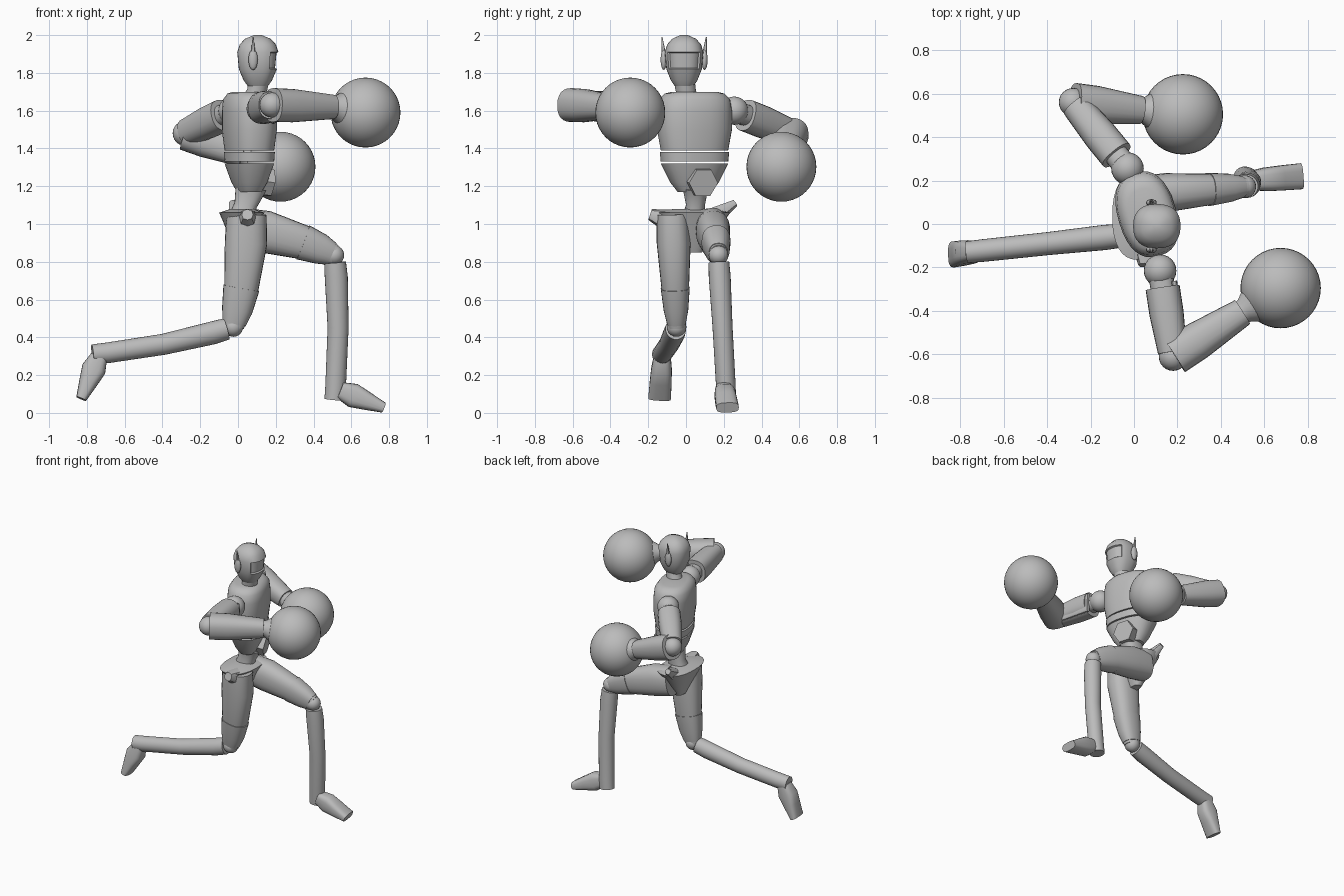
import bpy
import bmesh
import math
from mathutils import Vector

default_cube = bpy.data.objects.get("Cube")
if default_cube:
    bpy.data.objects.remove(default_cube, do_unlink=True)

colour = (0.5, 0.5, 0.5, 1)
grey = bpy.data.materials.new("plain_grey")
grey.use_nodes = True
grey.diffuse_color = colour
grey.node_tree.nodes["Principled BSDF"].inputs["Base Color"].default_value = colour

SIDEWAYS = Vector((0, 1, 0))
UP = Vector((0, 0, 1))
TORSO_SIDE = Vector((-0.3, 1, 0)).normalized()
TORSO_FRONT = TORSO_SIDE.cross(UP)


def finish(name, bm):
    """Turn a bmesh into a smooth-shaded object with sharp hard edges."""
    bmesh.ops.recalc_face_normals(bm, faces=bm.faces)
    mesh = bpy.data.meshes.new(name)
    bm.to_mesh(mesh)
    bm.free()
    mesh.materials.append(grey)
    mesh.shade_smooth()
    mesh.set_sharp_from_angle(angle=math.radians(40))
    obj = bpy.data.objects.new(name, mesh)
    bpy.context.collection.objects.link(obj)


def skin(centres, widths, depths, side=SIDEWAYS, sides=24, power=2.4, normal=None):
    """Skin superellipse rings along a path; widths run along the side vector."""
    bm = bmesh.new()
    rings = []
    for i, centre in enumerate(centres):
        ahead = centres[min(i + 1, len(centres) - 1)]
        behind = centres[max(i - 1, 0)]
        along = normal or (ahead - behind).normalized()
        across = (side - along * side.dot(along)).normalized()
        through = along.cross(across)
        ring = []
        for k in range(sides):
            turn = math.tau * k / sides
            c, s = math.cos(turn), math.sin(turn)
            u = math.copysign(abs(c) ** (2 / power), c) * widths[i]
            v = math.copysign(abs(s) ** (2 / power), s) * depths[i]
            ring.append(bm.verts.new(centre + across * u + through * v))
        rings.append(ring)
    for lower, upper in zip(rings, rings[1:]):
        for k in range(sides):
            n = (k + 1) % sides
            bm.faces.new((lower[k], lower[n], upper[n], upper[k]))
    bm.faces.new(rings[0])
    bm.faces.new(rings[-1])
    bmesh.ops.recalc_face_normals(bm, faces=bm.faces)
    return bm


def tube(name, centres, widths, flat=1, **options):
    """Tube whose depth is a fixed share of its width."""
    finish(name, skin(centres, widths, [w * flat for w in widths], **options))


def stack(x, y, profile, flat, side=SIDEWAYS):
    """Level rings over one spot, from (height, half width) pairs."""
    centres = [Vector((x, y, z)) for z, width in profile]
    widths = [width for z, width in profile]
    depths = [width * flat for width in widths]
    return skin(centres, widths, depths, side=side, sides=32, normal=UP)


def ball(name, centre, radius, scale=(1, 1, 1), detail=24):
    bm = bmesh.new()
    bmesh.ops.create_uvsphere(bm, u_segments=detail, v_segments=detail // 2, radius=radius)
    bmesh.ops.scale(bm, vec=scale, verts=bm.verts)
    bmesh.ops.translate(bm, vec=centre, verts=bm.verts)
    finish(name, bm)


# Torso: rounded chest, belt, tapering abdomen and narrow waist
torso_profiles = {
    "chest": [(1.39, .18), (1.5, .2), (1.6, .2), (1.66, .19), (1.69, .16), (1.7, .12)],
    "belt_band": [(1.33, .18), (1.38, .185)],
    "abdomen": [(1.17, .09), (1.22, .13), (1.32, .18)],
}
for part, profile in torso_profiles.items():
    finish(part, stack(.06, .045, profile, flat=.67, side=TORSO_SIDE))
tube("waist", [Vector((.02, .04, 1)), Vector((.04, .05, 1.1)), Vector((.07, .05, 1.2))],
     [.07, .05, .07], flat=1.2)
tube("neck", [Vector((.07, .01, 1.63)), Vector((.1, 0, 1.7)), Vector((.11, -.01, 1.77))],
     [.065, .053, .055], power=2)

# Hexagonal belly plate, facing forward and slightly down
plate_centre = Vector((.065, .06, 1.235))
plate_facing = TORSO_FRONT - UP * .15
tube("belly_plate", [plate_centre + plate_facing * reach for reach in (.04, .115)],
     [.08, .08], side=TORSO_SIDE, sides=6, power=2)

# Head with a recessed visor
head = stack(.105, -.01, [(1.73, .05), (1.76, .07), (1.82, .094), (1.91, .102),
                          (1.95, .09), (1.98, .064), (2, .02)], flat=1.07)
visor = [f for f in head.faces
         if f.normal.x > .55 and 1.82 < f.calc_center_median().z < 1.91]
bmesh.ops.inset_region(head, faces=visor, thickness=.006, depth=-.01)
finish("head", head)

# Ear pods and fins
for label, outward in (("left", SIDEWAYS), ("right", -SIDEWAYS)):
    ear = Vector((.08, -.01, 1.87)) + outward * .108
    ball(label + "_ear_pod", ear, .055, scale=(.45, .3, 1), detail=16)
    tube(label + "_ear_fin", [ear + UP * .03, ear + UP * .12 + outward * .01],
         [.012, .003], sides=8)

# Pelvis with flared hips
finish("pelvis", stack(.02, .035, [(.85, .05), (.93, .11), (1.02, .17), (1.06, .2),
                                   (1.08, .1)], flat=.6))
tube("left_hip_flap", [Vector((0, .15, 1.04)), Vector((-.03, .26, 1.11))], [.05, .02], sides=8)
tube("right_hip_flap", [Vector((.05, -.1, 1.02)), Vector((.05, -.19, 1.05))], [.06, .03],
     side=UP, sides=8)


# Legs: thigh, knee cuff, knee ball, shin and foot
def bowed(start, end, steps):
    """Points from start to end, bowed a little towards the limb's front."""
    front = (end - start).normalized().cross(SIDEWAYS)
    return [start.lerp(end, t) + front * .08 * t * (1 - t) for t in steps]


def leg(label, hip, knee, ankle, instep, toe):
    hip, knee, ankle, instep, toe = map(Vector, (hip, knee, ankle, instep, toe))
    tube(label + "_thigh", bowed(hip, knee, (0, .25, .65, 1)), [.085, .09, .073, .045], flat=1.25)
    tube(label + "_knee_cuff", bowed(hip, knee, (.65, .85, .97)), [.077, .065, .05], flat=1.25)
    ball(label + "_knee", knee, .052)
    tube(label + "_shin", bowed(knee, ankle, (.05, .15, .5, .9, 1)),
         [.055, .058, .053, .052, .05], flat=1.05, power=2)
    finish(label + "_foot", skin([instep.lerp(toe, t) for t in (0, .3, .6, 1)],
                                 [.045, .055, .058, .06], [.045, .065, .05, .028], power=3))


leg("right", (.045, -.07, 1.05), (-.025, -.05, .455), (-.77, -.13, .31),
    (-.735, -.125, .3), (-.83, -.14, .075))
leg("left", (.02, .135, .98), (.51, .172, .835), (.51, .215, .07),
    (.54, .2, .12), (.77, .22, .028))


# Arms: shoulder ball, upper arm, elbow, forearm, then a cuff flaring into a round glove
def arm(label, shoulder, elbow, wrist, glove):
    shoulder, elbow, wrist, glove = map(Vector, (shoulder, elbow, wrist, glove))
    ball(label + "_shoulder", shoulder, .075)
    tube(label + "_shoulder_link", [shoulder, shoulder.lerp(elbow, .3)], [.058, .055], side=UP)
    tube(label + "_upper_arm", [shoulder.lerp(elbow, t) for t in (.2, .5, .95)],
         [.085, .085, .072], flat=.93, side=UP)
    ball(label + "_elbow", elbow, .066)
    tube(label + "_forearm", [elbow.lerp(wrist, t) for t in (.02, .35, 1)],
         [.09, .088, .065], side=UP)
    tube(label + "_glove_cuff", [wrist.lerp(glove, t) for t in (-.1, .05, .45)],
         [.05, .058, .115], side=UP, power=2)
    ball(label + "_glove", glove, .185, detail=40)


arm("right", (.12, -.215, 1.61), (.18, -.61, 1.63), (.5, -.405, 1.62), (.675, -.295, 1.59))
arm("left", (-.03, .255, 1.6), (-.28, .56, 1.48), (.03, .525, 1.365), (.225, .505, 1.303))

# Narrow guard along the right upper arm
tube("right_arm_guard", [Vector((.185, -.265, 1.6)), Vector((.215, -.5, 1.61))],
     [.07, .06], flat=.2, side=UP, power=4)
